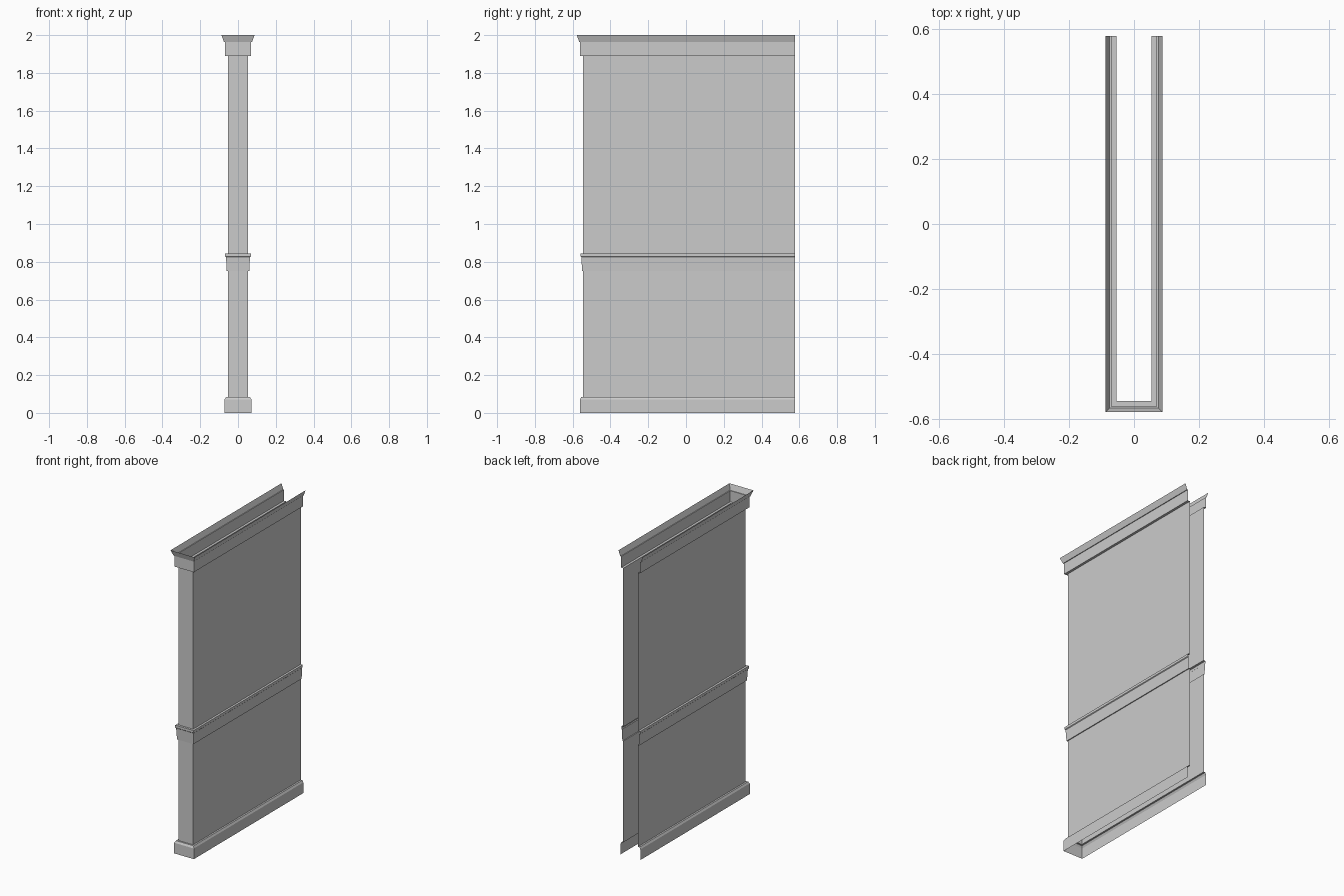
import bpy, bmesh

if "Cube" in bpy.data.objects:
    bpy.data.objects.remove(bpy.data.objects["Cube"])

W, FRONT, BACK = 0.0535, -0.544, 0.578   # wall half width, wall front, open back end

# Moulding profile: (outward offset from wall, height)
base = [(0.018, 0), (0.018, 0.07), (0.011, 0.083), (0, 0.083)]
rail = [(0, 0.75), (0.006, 0.75), (0.010, 0.825), (0.014, 0.829), (0.014, 0.845), (0, 0.845)]
crown = [(0, 1.89), (0.016, 1.89), (0.016, 1.963), (0.021, 1.963), (0.034, 2.0)]


def sweep(name, profile):
    """Sweep a profile round the U-shaped plan with mitred corners."""
    bm = bmesh.new()
    rows = []
    for o, z in profile:
        plan = [(-W - o, BACK), (-W - o, FRONT - o), (W + o, FRONT - o), (W + o, BACK)]
        rows.append([bm.verts.new((x, y, z)) for x, y in plan])
    for lo, hi in zip(rows, rows[1:]):
        for i in range(3):
            bm.faces.new((lo[i], lo[i + 1], hi[i + 1], hi[i]))
    mesh = bpy.data.meshes.new(name)
    bm.to_mesh(mesh)
    bm.free()
    obj = bpy.data.objects.new(name, mesh)
    bpy.context.collection.objects.link(obj)


# Mouldings
sweep("baseboard", base)
sweep("chair_rail", rail)
sweep("crown_moulding", crown)

# Flat wall panels between the mouldings
sweep("lower_wall", [base[-1], rail[0]])
sweep("upper_wall", [rail[-1], crown[0]])
